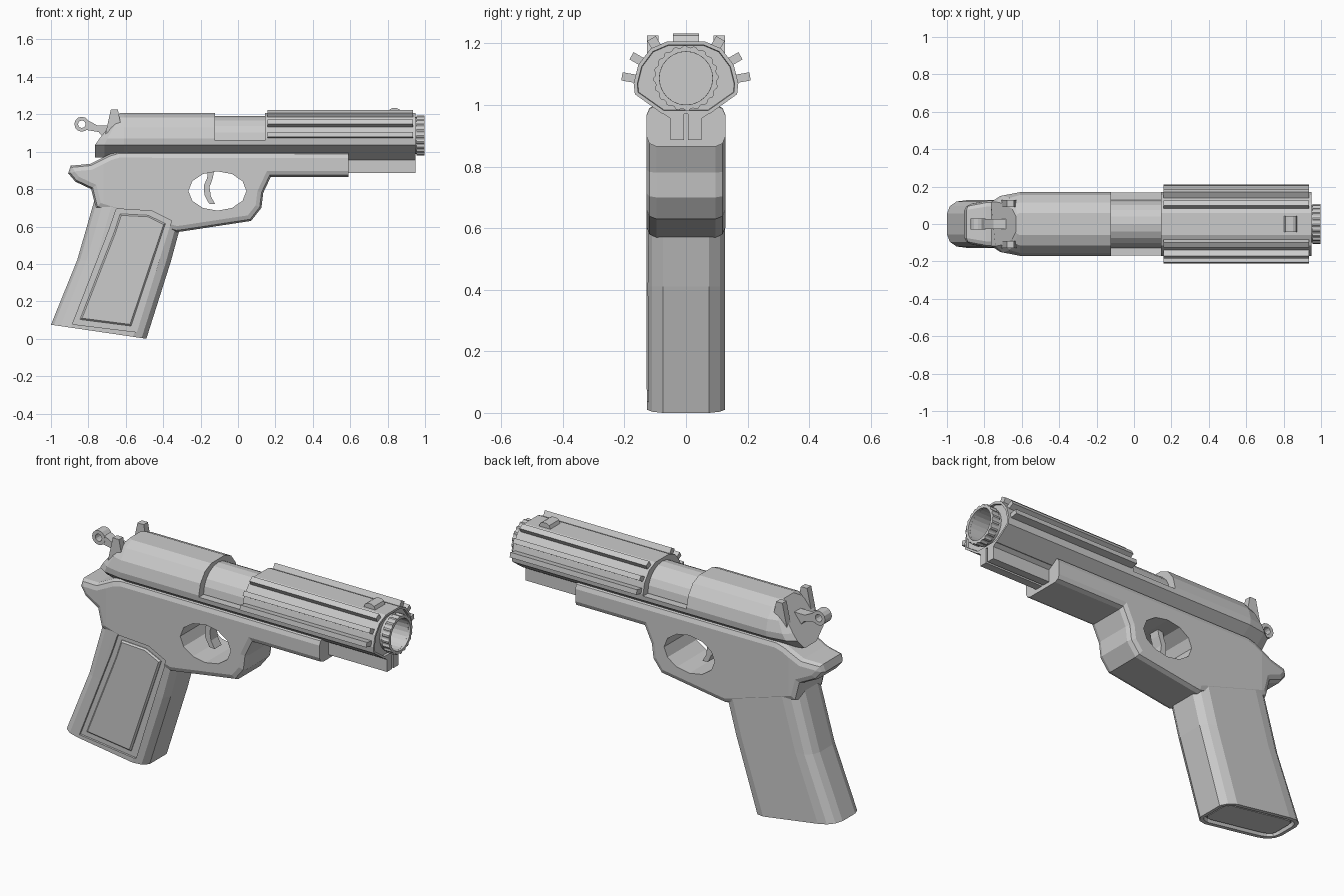
import bpy, bmesh
from math import sin, cos, pi, radians
from mathutils import Vector

if "Cube" in bpy.data.objects:
    bpy.data.objects.remove(bpy.data.objects["Cube"])


def make(name, bm):
    bmesh.ops.recalc_face_normals(bm, faces=bm.faces)
    me = bpy.data.meshes.new(name)
    bm.to_mesh(me)
    bm.free()
    ob = bpy.data.objects.new(name, me)
    bpy.context.collection.objects.link(ob)
    return ob


def loft_bm(rings, closed=False, cap=(True, True)):
    bm = bmesh.new()
    vs = [[bm.verts.new(p) for p in r] for r in rings]
    n = len(vs[0])
    pairs = list(zip(vs, vs[1:])) + ([(vs[-1], vs[0])] if closed else [])
    for a, b in pairs:
        for i in range(n):
            j = (i + 1) % n
            bm.faces.new((a[i], a[j], b[j], b[i]))
    if not closed:
        for use, r in zip(cap, (vs[0], vs[-1])):
            if use:
                bm.faces.new(r)
    bmesh.ops.recalc_face_normals(bm, faces=bm.faces)
    bm.faces.ensure_lookup_table()
    return bm


def loft(name, rings, **kw):
    return make(name, loft_bm(rings, **kw))


def prism(name, pts, y0, y1):
    return loft(name, [[(x, y, z) for x, z in pts] for y in (y0, y1)])


def box(name, x, y, z):
    return prism(name, [(x[0], z[0]), (x[1], z[0]), (x[1], z[1]), (x[0], z[1])], *y)


def ring_x(x, r, z, n=24, r2=None):
    # circle around the x axis; r2 gives alternating teeth
    return [(x, k * cos(2 * pi * i / n), z + k * sin(2 * pi * i / n))
            for i in range(n) for k in [r if r2 is None or i % 4 < 2 else r2]]


def ring_y(y, r, cx, cz, n=12, rz=None):
    return [(cx + r * cos(2 * pi * i / n), y, cz + (rz or r) * sin(2 * pi * i / n)) for i in range(n)]


def cut(ob, cutter, keep=False):
    m = ob.modifiers.new("cut", 'BOOLEAN')
    m.operation, m.solver, m.object = 'DIFFERENCE', 'EXACT', cutter
    bpy.context.view_layer.objects.active = ob
    bpy.ops.object.modifier_apply(modifier=m.name)
    if not keep:
        bpy.data.objects.remove(cutter)


# frame: side profile, bevelled rims, tang narrowed toward the back
W = 0.128
prof = [(-0.76, 0.70), (-0.33, 0.57), (-0.29, 0.575), (0.07, 0.63), (0.125, 0.70), (0.135, 0.78),
        (0.175, 0.865), (0.59, 0.865), (0.59, 0.998), (-0.64, 1.0), (-0.69, 0.985), (-0.79, 0.935),
        (-0.895, 0.925), (-0.908, 0.885), (-0.87, 0.84), (-0.785, 0.80)]
bm = loft_bm([[(x, y, z) for x, z in prof] for y in (-W, W)])
rims = [e for e in bm.edges if abs(e.verts[0].co.y - e.verts[1].co.y) < 1e-4
        and not all(v.co.x > 0.58 for v in e.verts)]
bmesh.ops.bevel(bm, geom=rims, offset=0.032, segments=2, profile=0.5, affect='EDGES')
bmesh.ops.bisect_plane(bm, geom=bm.verts[:] + bm.edges[:] + bm.faces[:],
                       plane_co=(-0.72, 0, 0), plane_no=(1, 0, 0))
for v in bm.verts:
    if v.co.x < -0.72:
        v.co.y *= 1 - 0.25 * ((-0.72 - v.co.x) / 0.19) ** 2
frame = make("frame", bm)
cut(frame, loft("guard_cutter", [ring_y(y, 0.155, -0.11, 0.79, 12, 0.105) for y in (-0.3, 0.3)]))

# grip: rounded section lofted upward, recessed base
half = [(0, 0.055), (0.03, 0.095), (0.1, 0.12), (0.2, 0.127), (0.86, 0.127), (0.95, 0.11), (1, 0.075)]
sect = half + [(t, -y) for t, y in reversed(half)]
spans = [((-1.0, 0.075), (-0.49, 0.0)), ((-0.86, 0.42), (-0.36, 0.41)), ((-0.765, 0.75), (-0.30, 0.63))]
bm = loft_bm([[(a[0] + (b[0] - a[0]) * t, y, a[1] + (b[1] - a[1]) * t) for t, y in sect] for a, b in spans])
base = min(bm.faces, key=lambda f: f.calc_center_median().z)
bmesh.ops.inset_region(bm, faces=[base], thickness=0.022)
bmesh.ops.inset_region(bm, faces=[base], thickness=0.004, depth=-0.02)
bmesh.ops.inset_region(bm, faces=[base], thickness=0.012)
bmesh.ops.inset_region(bm, faces=[base], thickness=0.003, depth=0.012)
grip = make("grip", bm)

# grip panel sits in a shallow recess on the front side only
recess = [(-0.885, 0.078), (-0.54, 0.036), (-0.355, 0.63), (-0.46, 0.683), (-0.65, 0.695), (-0.69, 0.58)]
panel = [(-0.845, 0.103), (-0.572, 0.068), (-0.388, 0.615), (-0.48, 0.66), (-0.63, 0.668), (-0.662, 0.57)]
cutter = prism("panel_cutter", recess, -0.3, -0.116)
cut(frame, cutter, keep=True)
cut(grip, cutter)
bm = loft_bm([[(x, y, z) for x, z in panel] for y in (-0.10, -0.128)])
front = min(bm.faces, key=lambda f: f.calc_center_median().y)
bmesh.ops.bevel(bm, geom=list(front.edges), offset=0.008, segments=1, affect='EDGES')
make("grip_panel", bm)

# trigger
prism("trigger", [(-0.16, 0.91), (-0.165, 0.86), (-0.182, 0.82), (-0.18, 0.77), (-0.155, 0.722),
                  (-0.122, 0.72), (-0.145, 0.76), (-0.152, 0.81), (-0.135, 0.86), (-0.125, 0.91)], -0.03, 0.03)

# slide: faceted section with a tapered, sloping tail
sl = [(0.075, 0.97), (0.166, 1.035), (0.17, 1.07), (0.155, 1.13), (0.115, 1.183), (0.06, 1.207)]
sl = sl + [(-y, z) for y, z in reversed(sl)]


def slide_ring(x, sy=1.0, slope=0.0):
    return [(x + slope * max(0, z - 1.04), y * sy, z) for y, z in sl]


bm = loft_bm([slide_ring(-0.765, 0.7, 0.8), slide_ring(-0.715, 0.9, 0.55), slide_ring(-0.61), slide_ring(0.95)])
nose = max(bm.faces, key=lambda f: f.calc_center_median().x)
bmesh.ops.inset_region(bm, faces=[nose], thickness=0.012)
bmesh.ops.inset_region(bm, faces=[nose], thickness=0.002, depth=-0.012)
slide = make("slide", bm)
cut(slide, box("port_cutter", (-0.122, 0.145), (-0.3, 0.3), (1.06, 1.4)))
BZ = 1.087
cut(slide, loft("bore_cutter", [ring_x(x, 0.096, BZ) for x in (0.72, 1.1)]))

# inner barrel seen in the port, muzzle tube and toothed muzzle collar
loft("chamber", [ring_x(x, 0.127, 1.063, 20) for x in (-0.16, 0.18)])
loft("muzzle_tube", [ring_x(0.71, 0.098, BZ), ring_x(0.985, 0.098, BZ),
                     ring_x(0.985, 0.086, BZ), ring_x(0.74, 0.086, BZ)])
loft("muzzle_collar", [ring_x(0.955, 0.106, BZ, 80, 0.1), ring_x(0.998, 0.106, BZ, 80, 0.1),
                       ring_x(0.998, 0.086, BZ, 80), ring_x(0.955, 0.086, BZ, 80)], closed=True)

# parts repeated on both sides: keel, rails, rear sights
for s, side in ((1, "left"), (-1, "right")):
    keel = [(0.006, 0.887), (0.05, 0.887), (0.05, 0.955), (0.085, 0.98), (0.006, 0.98)]
    loft("keel_" + side, [[(x, s * y, z) for y, z in keel] for x in (0.3, 0.95)])
    for k, (y, z, ang, w) in enumerate([(0.208, 1.093, 10, 0.027), (0.177, 1.16, 30, 0.027),
                                        (0.112, 1.216, 60, 0.032)]):
        d = Vector((cos(radians(ang)), sin(radians(ang))))
        t, o = Vector((-d.y, d.x)) * w / 2, Vector((y, z))
        q = [o + t, o - t, o - t - d * 0.07, o + t - d * 0.07]
        loft(f"rail_{side}_{k + 1}", [[(x, s * p.x, p.y) for p in q] for x in (0.157, 0.935)])
    prism("rear_sight_" + side, [(-0.68, 1.225), (-0.642, 1.225), (-0.625, 1.14), (-0.71, 1.09)],
          s * 0.09, s * 0.127)

# front sight
prism("front_sight", [(0.80, 1.2), (0.875, 1.2), (0.865, 1.225), (0.85, 1.233), (0.825, 1.233), (0.81, 1.225)],
      -0.043, 0.043)

# hammer: ring and arm
loft("hammer_ring", [ring_y(-0.03, 0.04, -0.835, 1.147), ring_y(0.03, 0.04, -0.835, 1.147),
                     ring_y(0.03, 0.02, -0.835, 1.147), ring_y(-0.03, 0.02, -0.835, 1.147)], closed=True)
prism("hammer_arm", [(-0.805, 1.168), (-0.75, 1.14), (-0.66, 1.14), (-0.66, 1.05), (-0.72, 1.075),
                     (-0.745, 1.105), (-0.82, 1.118)], -0.028, 0.028)
